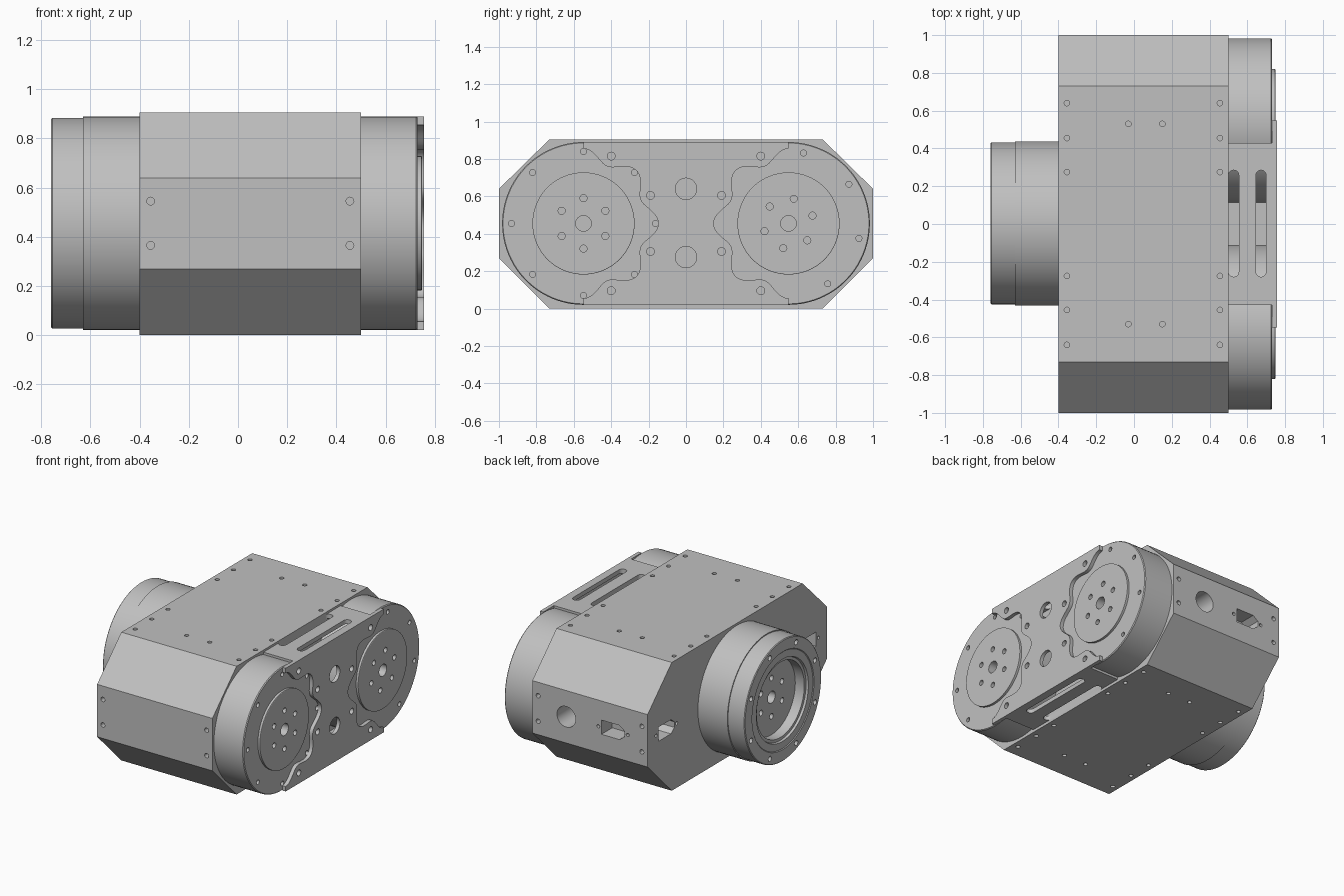
import bpy, bmesh, math

cube = bpy.data.objects.get("Cube")
if cube:
    bpy.data.objects.remove(cube, do_unlink=True)

MID = 0.455      # height of every rotation axis
DRUM_Y = 0.548   # distance of each drum axis from the middle

grey = bpy.data.materials.new("light_grey")
grey.use_nodes = True
tone = (0.53, 0.53, 0.53, 1)
grey.diffuse_color = tone
grey.node_tree.nodes["Principled BSDF"].inputs["Base Color"].default_value = tone


# ---- helpers ----
def circle(a, b, r, n=20):
    return [(a + r * math.cos(math.tau * i / n), b + r * math.sin(math.tau * i / n)) for i in range(n)]


def rect(a0, a1, b0, b1):
    return [(a0, b0), (a1, b0), (a1, b1), (a0, b1)]


def slot(a, b0, b1, r):
    arc = [math.pi * i / 10 for i in range(11)]
    top = [(a + r * math.cos(t), b1 - r + r * math.sin(t)) for t in arc]
    low = [(a - r * math.cos(t), b0 + r - r * math.sin(t)) for t in arc]
    return top + low


def ring(a, b, r, count, turn=0):
    """Centres of holes spaced evenly on a circle."""
    step = math.tau / count
    return [(a + r * math.cos(turn + step * i), b + r * math.sin(turn + step * i)) for i in range(count)]


def place(axis, t, a, b):
    return {"x": (t, a, b), "y": (a, t, b), "z": (a, b, t)}[axis]


def prism(bm, axis, pts, lo, hi):
    """Extrude an outline along an axis."""
    ends = [[bm.verts.new(place(axis, t, a, b)) for a, b in pts] for t in (lo, hi)]
    bridge(bm, ends)


def bridge(bm, rings):
    n = len(rings[0])
    for p, q in zip(rings, rings[1:]):
        for i in range(n):
            j = (i + 1) % n
            bm.faces.new((p[i], p[j], q[j], q[i]))
    bm.faces.new(rings[0])
    bm.faces.new(rings[-1])


def lathe(bm, y, profile, n=96):
    """Revolve (x, radius) points about an axis along x."""
    bridge(bm, [[bm.verts.new((x, a, b)) for a, b in circle(y, MID, r, n)] for x, r in profile])


def make(name, bm):
    bmesh.ops.recalc_face_normals(bm, faces=bm.faces[:])
    mesh = bpy.data.meshes.new(name)
    bm.to_mesh(mesh)
    bm.free()
    mesh.materials.append(grey)
    obj = bpy.data.objects.new(name, mesh)
    bpy.context.collection.objects.link(obj)
    return obj


def finish(obj, cutter_bm=None):
    bpy.ops.object.select_all(action="DESELECT")
    bpy.context.view_layer.objects.active = obj
    obj.select_set(True)
    if cutter_bm:
        cutter = make("cutter", cutter_bm)
        cutter.hide_render = True
        mod = obj.modifiers.new("cut", "BOOLEAN")
        mod.operation, mod.solver, mod.object = "DIFFERENCE", "EXACT", cutter
        bpy.ops.object.modifier_apply(modifier="cut")
        bpy.data.objects.remove(cutter, do_unlink=True)
    bpy.ops.object.shade_smooth_by_angle(angle=math.radians(25))


# ---- main housing with bevelled ends ----
bm = bmesh.new()
quarter = [(0.73, 0), (1, 0.27), (1, 0.64), (0.73, 0.905)]
prism(bm, "x", quarter + [(-y, z) for y, z in reversed(quarter)], -0.4, 0.5)
housing = make("main_housing", bm)

cut = bmesh.new()
for z in (0, 0.905):
    screws = [(x, s * y) for x in (-0.355, 0.455) for y in (0.275, 0.455, 0.64) for s in (1, -1)]
    screws += [(x, s * 0.53) for x in (-0.03, 0.15) for s in (1, -1)]
    for x, y in screws:
        prism(cut, "z", circle(x, y, 0.015, 12), z - 0.04, z + 0.04)
for side in (-1, 1):
    for x in (-0.355, 0.455):
        for z in (0.365, 0.545):
            prism(cut, "y", circle(x, z, 0.016, 12), side - 0.04, side + 0.04)


# connector sockets: a box with two clipped corners and a screw at each side
def socket(axis, a, lo, hi, flip):
    shape = [(-0.09, -0.05), (0.05, -0.05), (0.09, -0.02), (0.09, 0.02), (0.05, 0.05), (-0.09, 0.05)]
    prism(cut, axis, [(a + flip * u, MID + v) for u, v in shape], lo, hi)
    for s in (-1, 1):
        prism(cut, axis, circle(a + s * 0.115, MID, 0.012, 12), lo, hi)


socket("y", -0.13, 0.88, 1.05, -1)
for side in (-1, 1):
    socket("x", side * 0.79, -0.45, -0.28, -side)
prism(cut, "y", circle(0.235, MID, 0.073, 32), 0.75, 1.05)
finish(housing, cut)

# ---- single output drum with a deep open bore ----
bm = bmesh.new()
lathe(bm, 0.003, [(-0.39, 0.435), (-0.63, 0.435), (-0.63, 0.428), (-0.755, 0.428), (-0.76, 0.423),
                  (-0.76, 0.345), (-0.755, 0.34), (-0.755, 0.29), (-0.74, 0.285), (-0.74, 0.265),
                  (-0.67, 0.265), (-0.67, 0.05)])
output = make("output_drum", bm)
cut = bmesh.new()
for y, z in ring(0.003, MID, 0.385, 8, math.radians(22.5)):
    prism(cut, "x", circle(y, z, 0.018, 14), -0.8, -0.72)
for y, z in ring(0.003, MID, 0.135, 6, math.radians(30)):
    prism(cut, "x", circle(y, z, 0.02, 14), -0.7, -0.63)
prism(cut, "x", circle(0.003, MID, 0.042, 24), -0.7, -0.6)
finish(output, cut)

# ---- pair of drums on the other side ----
for name, side, turn in (("front_drum", -1, 0), ("back_drum", 1, math.radians(-12))):
    y0 = side * DRUM_Y
    bm = bmesh.new()
    lathe(bm, y0, [(0.49, 0.435), (0.724, 0.435), (0.73, 0.43), (0.73, 0.273),
                   (0.746, 0.273), (0.748, 0.27), (0.748, 0.06)])
    drum = make(name, bm)
    cut = bmesh.new()
    for y, z in ring(y0, MID, 0.385, 8, turn):
        prism(cut, "x", circle(y, z, 0.016, 14), 0.69, 0.76)
    for y, z in ring(y0, MID, 0.135, 6, turn + math.radians(30)):
        prism(cut, "x", circle(y, z, 0.019, 14), 0.7, 0.78)
    prism(cut, "x", circle(y0, MID, 0.042, 24), 0.68, 0.78)
    finish(drum, cut)

# ---- slotted walls bridging the drums, above and below ----
for name, z0, z1 in (("upper_bridge", 0.86, 0.89), ("lower_bridge", 0.02, 0.05)):
    bm = bmesh.new()
    prism(bm, "z", rect(0.49, 0.735, -0.43, 0.43), z0, z1)
    wall = make(name, bm)
    cut = bmesh.new()
    for x in (0.5275, 0.6725):
        prism(cut, "z", slot(x, -0.28, 0.285, 0.0275), z0 - 0.05, z1 + 0.05)
    finish(wall, cut)

# ---- rib between the drums ----
bm = bmesh.new()
prism(bm, "z", rect(0.49, 0.735, -0.125, 0.125), 0.44, 0.47)
finish(make("middle_rib", bm))

# ---- cover plate with scalloped edges around both drums ----
half = [(-DRUM_Y, 0.89)]
for i in range(73):
    t = math.radians(90 - 2.5 * i)
    r = 0.365 + 0.035 * math.cos(8 * t)
    half.append((-DRUM_Y + r * math.cos(t), MID + r * math.sin(t)))
half.append((-DRUM_Y, 0.02))
bm = bmesh.new()
prism(bm, "x", half + [(-y, z) for y, z in reversed(half)], 0.73, 0.756)
plate = make("cover_plate", bm)
cut = bmesh.new()
for side in (-1, 1):
    for up in (-1, 1):
        for y, z in ((0.19, 0.15), (0.4, 0.36)):
            prism(cut, "x", circle(side * y, MID + up * z, 0.021, 16), 0.7, 0.78)
for z in (0.64, 0.275):
    prism(cut, "x", circle(0, z, 0.057, 32), 0.7, 0.78)
finish(plate, cut)
